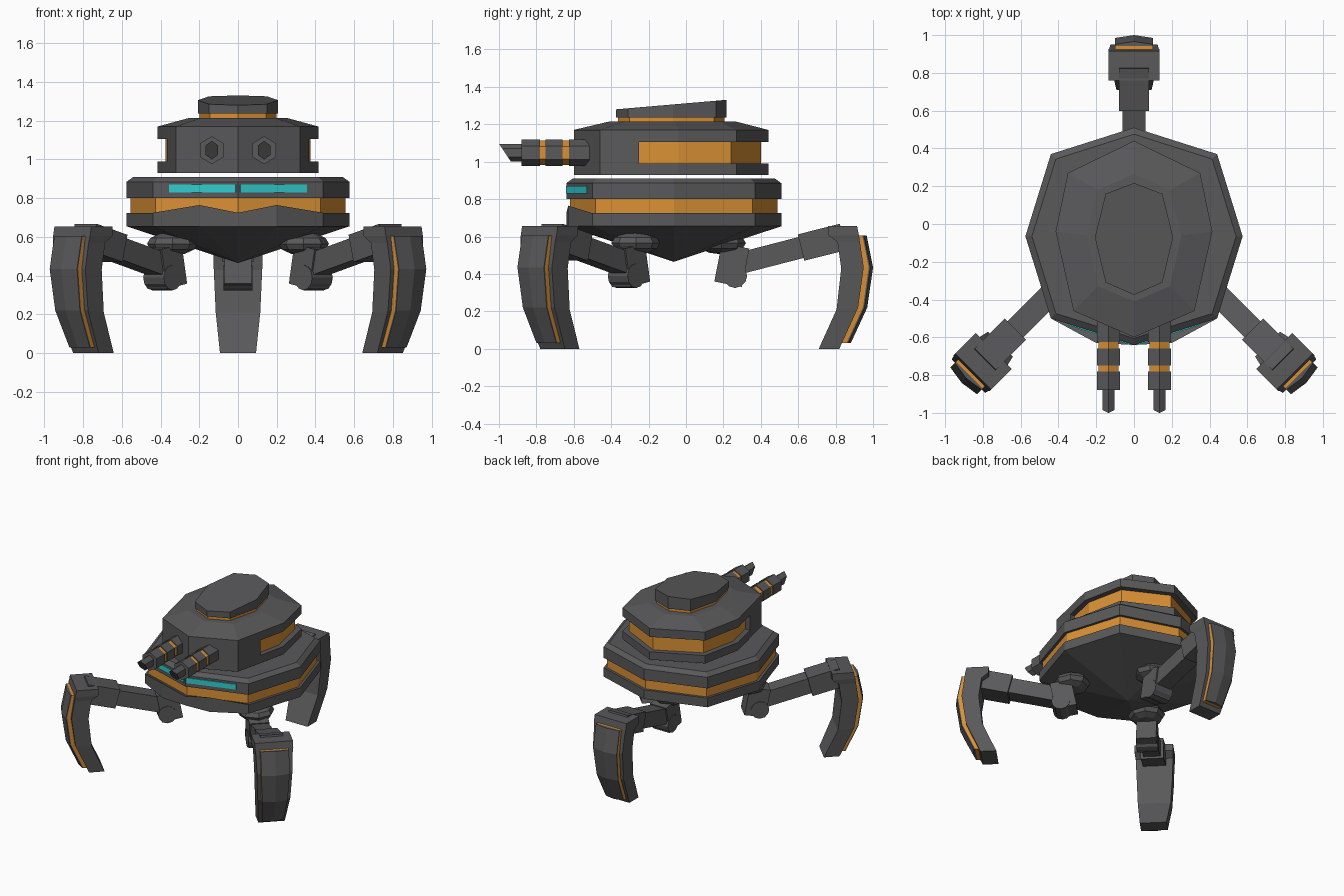
import bpy, bmesh, math
from mathutils import Matrix, Vector

if "Cube" in bpy.data.objects:
    bpy.data.objects.remove(bpy.data.objects["Cube"])


def material(name, rgb):
    m = bpy.data.materials.new(name)
    m.diffuse_color = (*rgb, 1)
    m.use_nodes = True
    m.node_tree.nodes["Principled BSDF"].inputs["Base Color"].default_value = m.diffuse_color
    return m


MATS = [material("dark grey metal", (0.10, 0.10, 0.104)),
        material("orange trim", (0.70, 0.28, 0.035)),
        material("cyan glass", (0.03, 0.60, 0.62))]
GREY, ORANGE, CYAN = 0, 1, 2


def finish(name, bm, M=Matrix()):
    bmesh.ops.recalc_face_normals(bm, faces=bm.faces)
    me = bpy.data.meshes.new(name)
    bm.to_mesh(me)
    bm.free()
    for m in MATS:
        me.materials.append(m)
    me.transform(M)
    ob = bpy.data.objects.new(name, me)
    bpy.context.collection.objects.link(ob)
    return ob


def loft(name, rings, mat=GREY, M=Matrix()):
    """Skin equal-length rings; coincident points merge. mat: index or f(band, face)."""
    bm = bmesh.new()
    cache = {}

    def vert(p):
        key = tuple(round(c, 4) for c in p)
        if key not in cache:
            cache[key] = bm.verts.new(p)
        return cache[key]

    def face(pts, band):
        vs = list(dict.fromkeys(vert(p) for p in pts))
        if len(vs) > 2 and not bm.faces.get(vs):
            f = bm.faces.new(vs)
            f.material_index = mat(band, f) if callable(mat) else mat

    n = len(rings[0])
    for b in range(len(rings) - 1):
        lo, hi = rings[b], rings[b + 1]
        for i in range(n):
            j = (i + 1) % n
            face((lo[i], lo[j], hi[j], hi[i]), b)
    face(rings[0], -1)
    face(rings[-1], -1)
    return finish(name, bm, M)


def mirrored(half):
    """Half outline (x >= 0, first and last on the axis) to a full outline."""
    return half + [(-x, y) for x, y in half[-2:0:-1]]


def flat(pts, z, s=1.0, cy=0.0):
    return [(x * s, cy + (y - cy) * s, z) for x, y in pts]


# hull: eight-sided body with raised front brow, orange band and bevelled top
CY = -0.065
hull = mirrored([(0, .51), (.44, .37), (.575, CY), (.44, -.50), (.215, -.57), (0, -.64)])
brow = [(math.copysign(.2, x), -.63) if abs(x) == .215 else (x, y) for x, y in hull]
brow_top = [(x, y, .765 if abs(x) == .2 else .725) for x, y in brow]
loft("hull", [[(0, CY, .465)] * len(hull), flat(brow, .655), brow_top,
              flat(hull, .725, .965, CY), flat(hull, .80, .965, CY),
              flat(hull, .80, 1, CY), flat(hull, .885, 1, CY), flat(hull, .91, .94, CY)],
     lambda b, f: ORANGE if b == 3 else GREY)

# front windows: thin plates on the two front hull faces
for s, side in ((1, "right"), (-1, "left")):
    a, b = Vector((.01 * s, -.637)), Vector((.355 * s, -.527))
    n = Vector((.303 * s, -.953)) * .006
    loft(side + "_window", [[(*p, z) for p in (a - n, b - n, b + n, a + n)] for z in (.83, .87)], CYAN)

# turret: orange groove runs around the sides and back
cut, cut_in = (.3675, -.25), (.33, -.25)
outer = mirrored([(0, -.60), (.32, -.46), cut, cut, (.415, -.04), (.35, .27), (0, .44)])
groove = mirrored([(0, -.60), (.32, -.46), cut, cut_in, (.375, -.04), (.315, .24), (0, .40)])
crown = mirrored([(0, -.41), (.19, -.33), (.22, -.2), (.22, -.2), (.25, -.06), (.19, .18), (0, .265)])


def groove_colour(band, f):
    return ORANGE if band == 2 and f.calc_center_median().y > -.245 else GREY


loft("turret", [flat(outer, .93), flat(outer, .99), flat(groove, .99), flat(groove, 1.105),
                flat(outer, 1.105), flat(outer, 1.17), flat(crown, 1.215)], groove_colour)

# hatch: slanted lid over a slim orange collar
lid = mirrored([(0, -.375), (.15, -.31), (.207, -.07), (.15, .16), (0, .217)])
loft("hatch_collar", [flat(lid, 1.205, .96, -.08), flat(lid, 1.24, .96, -.08)], ORANGE)
loft("hatch_lid", [flat(lid, 1.237), [(x, y, 1.28 + (y + .375) * .086) for x, y in lid]])

# twin guns: hexagonal barrels with orange rings and slant-cut muzzles
HEX = [(math.sin(math.radians(a)) / .866, math.cos(math.radians(a))) for a in range(0, 360, 60)]
SECTIONS = [(-.45, 1), (-.625, 1), (-.625, .9), (-.66, .9), (-.66, 1), (-.75, 1),
            (-.75, .9), (-.78, .9), (-.78, 1), (-.88, 1)]
for s, side in ((1, "right"), (-1, "left")):
    gx, gz = .135 * s, 1.048
    rings = [[(gx + .06 * k * u, y, gz + .072 * k * v) for u, v in HEX] for y, k in SECTIONS]
    rings.append([(gx + .033 * u, -.88, gz + .048 * v) for u, v in HEX])
    rings.append([(gx + .033 * u, -.968 - .032 * v, gz + .048 * v) for u, v in HEX])
    loft(side + "_gun", rings, lambda b, f: ORANGE if b in (2, 6) else GREY)


def beam(name, a, b, thick, half_w, M):
    """Box between two (y, z) points."""
    a, b = Vector(a), Vector(b)
    d = (b - a).normalized()
    n = Vector((-d.y, d.x)) * thick / 2
    loft(name, [[(x, *(p + n * k)) for x, k in
                 ((-half_w, -1), (half_w, -1), (half_w, 1), (-half_w, 1))] for p in (a, b)], GREY, M)


def leg(name, M):
    # hip: flattened ball, bracket and pivot pin
    bm = bmesh.new()
    bmesh.ops.create_uvsphere(bm, u_segments=8, v_segments=6, radius=1,
                              matrix=Matrix.Translation((0, .19, .565)) @ Matrix.Diagonal((.13, .13, .06, 1)))
    finish(name + "_hip_ball", bm, M)
    beam(name + "_hip_bracket", (.225, .345), (.265, .55), .15, .07, M)
    bm = bmesh.new()
    bmesh.ops.create_cone(bm, cap_ends=True, segments=12, radius1=.065, radius2=.065, depth=.15,
                          matrix=Matrix.Translation((0, .262, .39)) @ Matrix.Rotation(math.pi / 2, 4, 'Y'))
    finish(name + "_hip_pin", bm, M)
    # arm and sleeve
    beam(name + "_arm", (.25, .447), (.63, .545), .115, .06, M)
    beam(name + "_sleeve", (.615, .541), (.84, .598), .145, .08, M)
    # shin: inner y/z, outer y/z, half width
    shin = [(.76, .655, .915, .655, .135), (.763, .605, .925, .605, .135), (.81, .57, .93, .57, .13),
            (.83, .43, .95, .435, .125), (.805, .21, .92, .22, .115), (.71, 0, .82, 0, .093)]
    loft(name + "_shin", [[(-w, a, b), (w, a, b), (w, c, d), (-w, c, d)] for a, b, c, d, w in shin], GREY, M)
    # orange layer and ridged armour plate on the outside of the shin
    plate = [(.943, .605, .1), (.977, .435, .1), (.946, .22, .09), (.858, .03, .075)]
    loft(name + "_trim", [[(-w, y - .06, z), (w, y - .06, z), (w, y, z), (-w, y, z)]
                          for y, z, w in plate], ORANGE, M)
    loft(name + "_armour", [[(-w, y, z), (w, y, z), (w, y + .008, z), (0, y + .023, z), (-w, y + .008, z)]
                            for y, z, w in plate], GREY, M)


# three legs: one behind, two splayed forward
leg("back_leg", Matrix())
for s, side in ((1, "right"), (-1, "left")):
    leg("front_%s_leg" % side, Matrix.Translation((.205 * s, -.134, 0))
        @ Matrix.Rotation(math.radians(-135 * s), 4, 'Z'))
